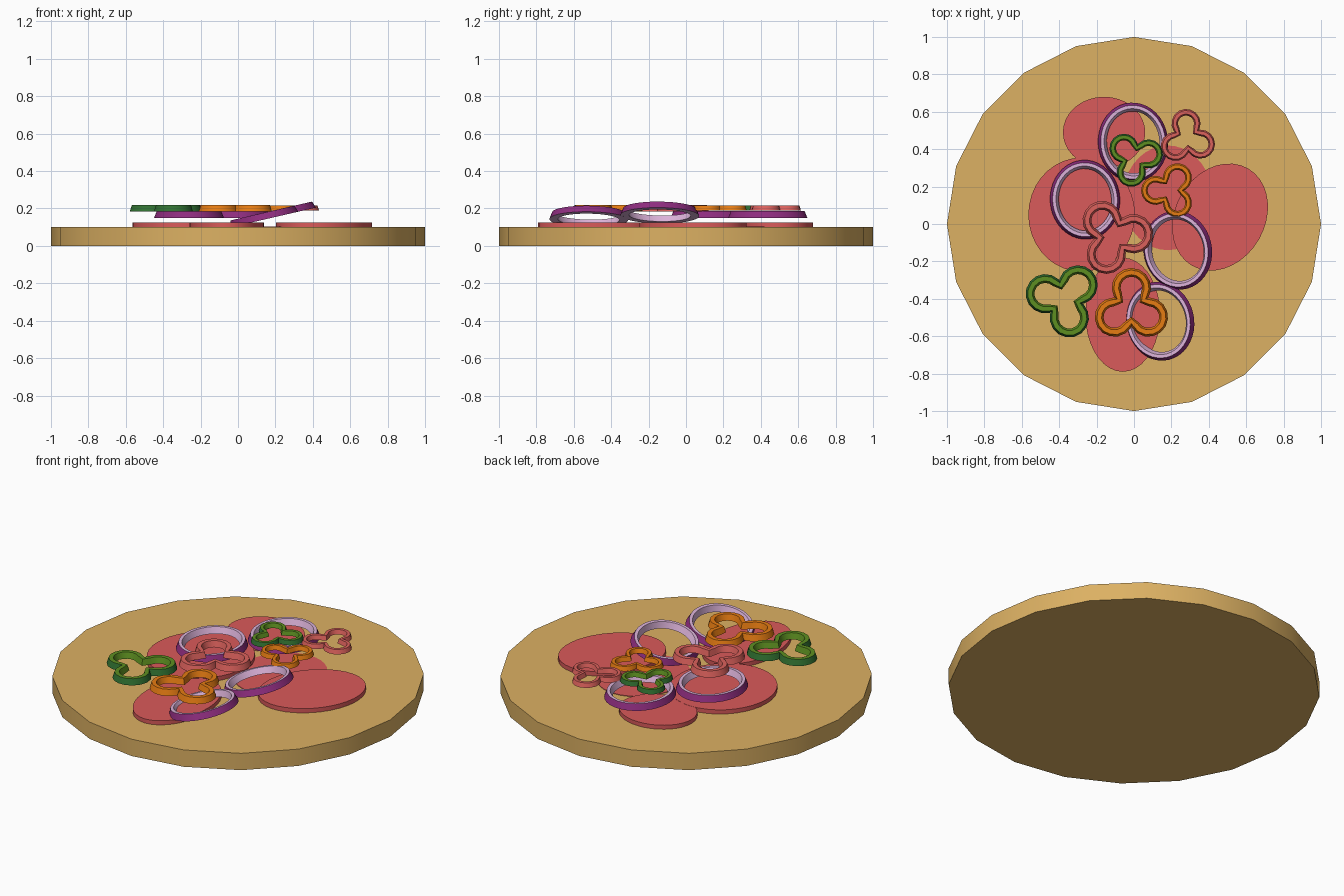
import bpy, bmesh
from math import sin, cos, pi, radians
from mathutils import Matrix

cube = bpy.data.objects.get("Cube")
if cube:
    bpy.data.objects.remove(cube, do_unlink=True)


def material(name, rgb):
    m = bpy.data.materials.new(name)
    m.use_nodes = True
    m.diffuse_color = (*rgb, 1)
    bsdf = next(n for n in m.node_tree.nodes if n.type == 'BSDF_PRINCIPLED')
    bsdf.inputs["Base Color"].default_value = (*rgb, 1)
    return m


CRUST = material("crust", (0.72, 0.44, 0.125))
SAUCE = material("sauce_red", (0.70, 0.103, 0.103))
PURPLE = material("onion_skin", (0.27, 0.026, 0.21))
LILAC = material("onion_flesh", (0.72, 0.45, 0.70))
GREEN_SKIN = material("green_skin", (0.03, 0.16, 0.03))
GREEN = material("green_flesh", (0.11, 0.275, 0.015))
ORANGE = material("orange_pepper", (0.79, 0.20, 0.006))
RED = material("red_pepper", (0.72, 0.12, 0.108))


def finish(name, bm, mats):
    bmesh.ops.recalc_face_normals(bm, faces=bm.faces)
    mesh = bpy.data.meshes.new(name)
    bm.to_mesh(mesh)
    bm.free()
    for m in mats:
        mesh.materials.append(m)
    ob = bpy.data.objects.new(name, mesh)
    bpy.context.collection.objects.link(ob)
    bpy.ops.object.select_all(action='DESELECT')
    ob.select_set(True)
    bpy.context.view_layer.objects.active = ob
    bpy.ops.object.shade_smooth_by_angle(angle=radians(30))
    return ob


def ellipse(rx, ry, n):
    return [(rx * cos(2 * pi * i / n), ry * sin(2 * pi * i / n)) for i in range(n)]


def disc(name, x, y, rx, ry, z0, z1, turn, n, mat):
    bm = bmesh.new()
    ring = [bm.verts.new((px, py, z0)) for px, py in ellipse(rx, ry, n)]
    base = bm.faces.new(ring)
    side = bmesh.ops.extrude_face_region(bm, geom=[base])["geom"]
    top = [v for v in side if isinstance(v, bmesh.types.BMVert)]
    bmesh.ops.translate(bm, verts=top, vec=(0, 0, z1 - z0))
    if base not in bm.faces[:]:
        bm.faces.new(ring)
    ob = finish(name, bm, [mat])
    ob.location = (x, y, 0)
    ob.rotation_euler.z = radians(turn)


def band(name, loops, matrix, skin, flesh):
    """Closed band through four loops: outer low, outer high, inner high, inner low."""
    bm = bmesh.new()
    rows = [[bm.verts.new(p) for p in loop] for loop in loops]
    n = len(rows[0])
    for r in range(4):
        a, b = rows[r], rows[(r + 1) % 4]
        for i in range(n):
            j = (i + 1) % n
            face = bm.faces.new((a[i], a[j], b[j], b[i]))
            face.material_index = 0 if r == 0 else 1
    bm.transform(matrix)
    finish(name, bm, [skin, flesh])


def place(x, y, z, turn, tilt=0, scale=1):
    return (Matrix.Translation((x, y, z)) @ Matrix.Rotation(-radians(tilt), 4, 'Y')
            @ Matrix.Rotation(radians(turn), 4, 'Z') @ Matrix.Scale(scale, 4))


def onion_ring(name, x, y, z, turn, tilt):
    half = 0.018
    loops = []
    for inset, h in ((0, -half), (0.014, half), (0.032, half), (0.046, -half)):
        loops.append([(px, py, h) for px, py in ellipse(0.187 - inset, 0.212 - inset, 40)])
    band(name, loops, place(x, y, z, turn, tilt), PURPLE, LILAC)


def trefoil(inset, z):
    """Three round lobes joined at narrow notches."""
    dist, radius, notch, steps = 0.105, 0.105 - inset, 0.098 - inset, 10
    pts = []
    for lobe in range(3):
        a = lobe * 2 * pi / 3
        for s in range(steps + 1):
            t = radians(-118 + 236 * s / steps)
            u, v = dist + radius * cos(t), radius * sin(t)
            pts.append((u * cos(a) - v * sin(a), u * sin(a) + v * cos(a), z))
        pts.append((notch * cos(a + pi / 3), notch * sin(a + pi / 3), z))
    return pts


def pepper_ring(name, x, y, turn, scale, skin, flesh):
    half = 0.0175
    loops = [trefoil(i, h) for i, h in
             ((0, -half), (0.011, half), (0.036, half), (0.047, -half))]
    band(name, loops, place(x, y, 0.202, turn, 0, scale), skin, flesh)


# Crust
disc("crust", 0, 0, 1, 1, 0, 0.1, 0, 20, CRUST)

# Sauce patches
disc("sauce_center", 0.18, 0.14, 0.24, 0.28, 0.098, 0.103, 0, 36, SAUCE)
disc("sauce_back", -0.16, 0.49, 0.22, 0.19, 0.098, 0.124, 0, 36, SAUCE)
disc("sauce_right", -0.28, 0.05, 0.285, 0.305, 0.098, 0.125, 0, 36, SAUCE)
disc("sauce_front", -0.06, -0.485, 0.20, 0.305, 0.098, 0.1245, 0, 36, SAUCE)
disc("sauce_left", 0.46, 0.037, 0.24, 0.30, 0.098, 0.1255, -30, 36, SAUCE)

# Onion rings, two flat and two leaning
onion_ring("onion_ring_back", -0.005, 0.437, 0.168, 4, 0)
onion_ring("onion_ring_right", -0.262, 0.13, 0.168, 4, 0)
onion_ring("onion_ring_left", 0.23, -0.14, 0.18, 14, 13)
onion_ring("onion_ring_front", 0.135, -0.52, 0.158, 14, 13)

# Pepper slices
pepper_ring("green_pepper_large", -0.373, -0.40, 45, 1, GREEN_SKIN, GREEN)
pepper_ring("green_pepper_small", 0.003, 0.352, 17, 0.74, GREEN_SKIN, GREEN)
pepper_ring("orange_pepper_large", -0.014, -0.445, 90, 1, ORANGE, ORANGE)
pepper_ring("orange_pepper_small", 0.193, 0.18, 60, 0.74, ORANGE, ORANGE)
pepper_ring("red_pepper_large", -0.107, -0.065, 7, 1, RED, RED)
pepper_ring("red_pepper_small", 0.285, 0.46, 95, 0.74, RED, RED)
